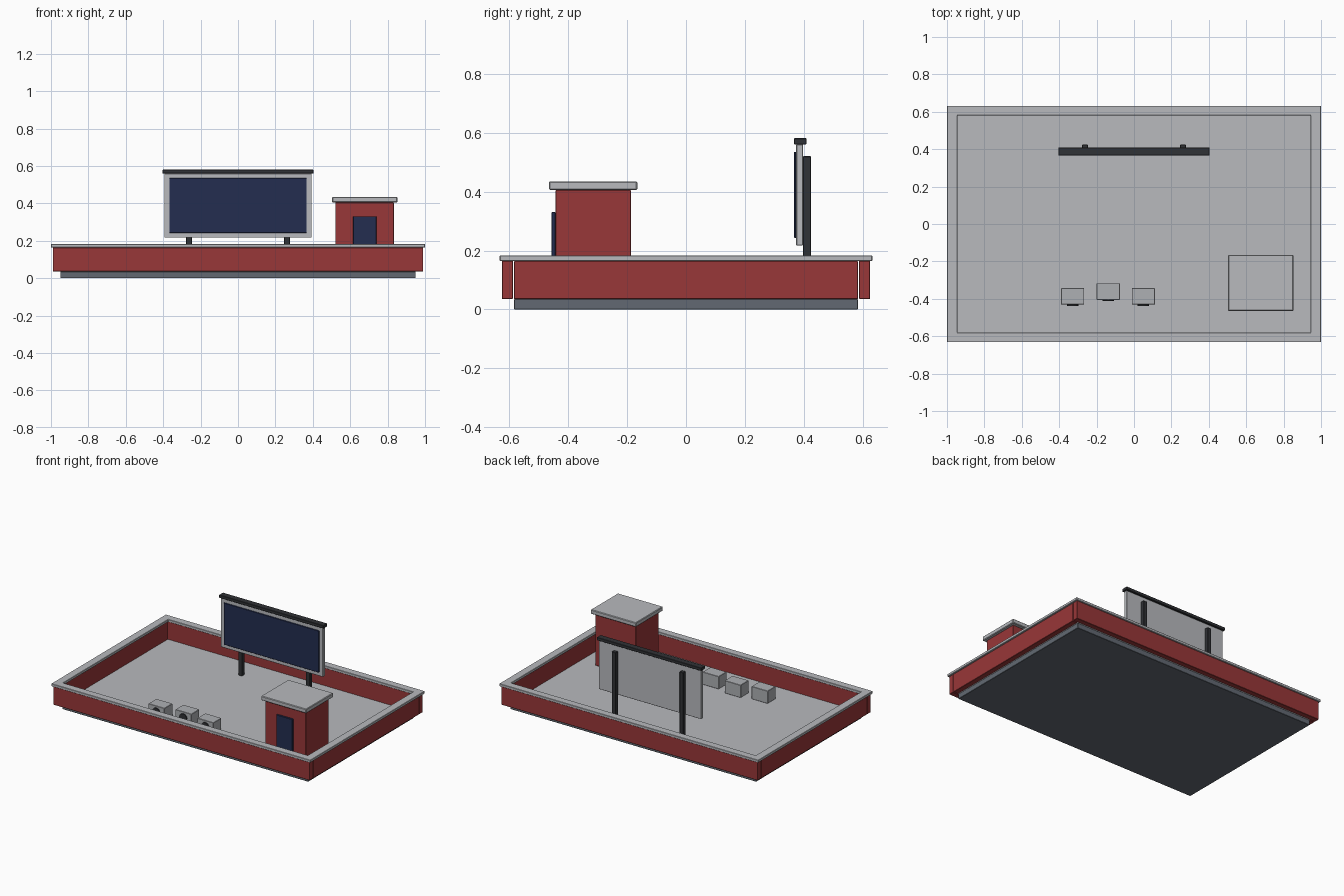
import bpy, bmesh, math
from mathutils import Matrix

cube = bpy.data.objects.get("Cube")
if cube:
    bpy.data.objects.remove(cube, do_unlink=True)


def material(name, srgb):
    linear = [((c / 255 + 0.055) / 1.055) ** 2.4 for c in srgb] + [1]
    mat = bpy.data.materials.new(name)
    mat.use_nodes = True
    mat.diffuse_color = linear
    mat.node_tree.nodes["Principled BSDF"].inputs["Base Color"].default_value = linear
    return mat


red = material("red wall", (152, 55, 56))
pale = material("pale grey", (184, 186, 190))
slate = material("slate grey", (98, 105, 114))
dark = material("dark metal", (48, 50, 54))
navy = material("navy panel", (35, 45, 80))
steel = material("unit grey", (174, 176, 180))


def finish(name, bm, mat, bevel=0):
    bmesh.ops.recalc_face_normals(bm, faces=bm.faces)
    mesh = bpy.data.meshes.new(name)
    bm.to_mesh(mesh)
    bm.free()
    obj = bpy.data.objects.new(name, mesh)
    bpy.context.collection.objects.link(obj)
    mesh.materials.append(mat)
    if bevel:
        mod = obj.modifiers.new("soft edge", "BEVEL")
        mod.width = bevel
        mod.segments = 1
    return obj


def box(name, x, y, z, mat, bevel=0.002):
    """Box between the given (low, high) limits on each axis."""
    bm = bmesh.new()
    bmesh.ops.create_cube(bm, size=1)
    for v in bm.verts:
        for i, (lo, hi) in enumerate((x, y, z)):
            v.co[i] = lo if v.co[i] < 0 else hi
    return finish(name, bm, mat, bevel)


def disc(name, centre, radius, depth, mat):
    """Disc whose axis runs front to back."""
    bm = bmesh.new()
    spin = Matrix.Translation(centre) @ Matrix.Rotation(math.pi / 2, 4, "X")
    bmesh.ops.create_cone(bm, cap_ends=True, segments=20, radius1=radius,
                          radius2=radius, depth=depth, matrix=spin)
    return finish(name, bm, mat)


FLOOR = 0.042

# Base slab and deck
box("base_slab", (-0.95, 0.95), (-0.583, 0.583), (0, 0.036), slate)
box("roof_deck", (-0.95, 0.95), (-0.583, 0.583), (0.036, FLOOR), pale, 0)

# Parapet walls
for side, s in (("front", -1), ("back", 1)):
    box(side + "_wall", (-0.99, 0.99), sorted((s * 0.587, s * 0.625)), (0.036, 0.165), red)
for side, s in (("right", -1), ("left", 1)):
    box(side + "_wall", sorted((s * 0.952, s * 0.99)), (-0.583, 0.583), (0.036, 0.165), red)

# Coping: a rectangular ring on top of the walls
bm = bmesh.new()
corners = ((-1, -1), (1, -1), (1, 1), (-1, 1))
outer = [bm.verts.new((x, y * 0.632, 0.165)) for x, y in corners]
inner = [bm.verts.new((x * 0.945, y * 0.58, 0.165)) for x, y in corners]
for i in range(4):
    j = (i + 1) % 4
    bm.faces.new((outer[i], outer[j], inner[j], inner[i]))
ring = bmesh.ops.extrude_face_region(bm, geom=bm.faces[:])
for v in ring["geom"]:
    if isinstance(v, bmesh.types.BMVert):
        v.co.z = 0.183
finish("coping", bm, pale, 0.002)

# Stair booth
box("booth_walls", (0.52, 0.833), (-0.443, -0.187), (FLOOR, 0.405), red)
box("booth_roof", (0.503, 0.852), (-0.465, -0.165), (0.405, 0.435), pale, 0.004)
box("booth_door", (0.615, 0.74), (-0.456, -0.443), (FLOOR, 0.331), navy)

# Sign board on two posts
box("sign_board", (-0.394, 0.394), (0.374, 0.397), (0.217, 0.56), pale)
box("sign_screen", (-0.367, 0.367), (0.366, 0.374), (0.243, 0.535), navy)
box("sign_cap", (-0.403, 0.403), (0.366, 0.409), (0.56, 0.581), dark)
for side, s in (("right", -1), ("left", 1)):
    x = s * 0.262
    box(side + "_sign_post", (x - 0.015, x + 0.015), (0.397, 0.424), (FLOOR, 0.52), dark)

# Rooftop cooling units with round fan grilles
for n, (x, y) in enumerate(((-0.328, -0.387), (-0.138, -0.361), (0.05, -0.387)), 1):
    box(f"cooling_unit_{n}", (x - 0.062, x + 0.062), (y - 0.044, y + 0.044),
        (FLOOR, 0.13), steel)
    disc(f"cooling_fan_{n}", (x, y - 0.047, 0.088), 0.03, 0.008, dark)
